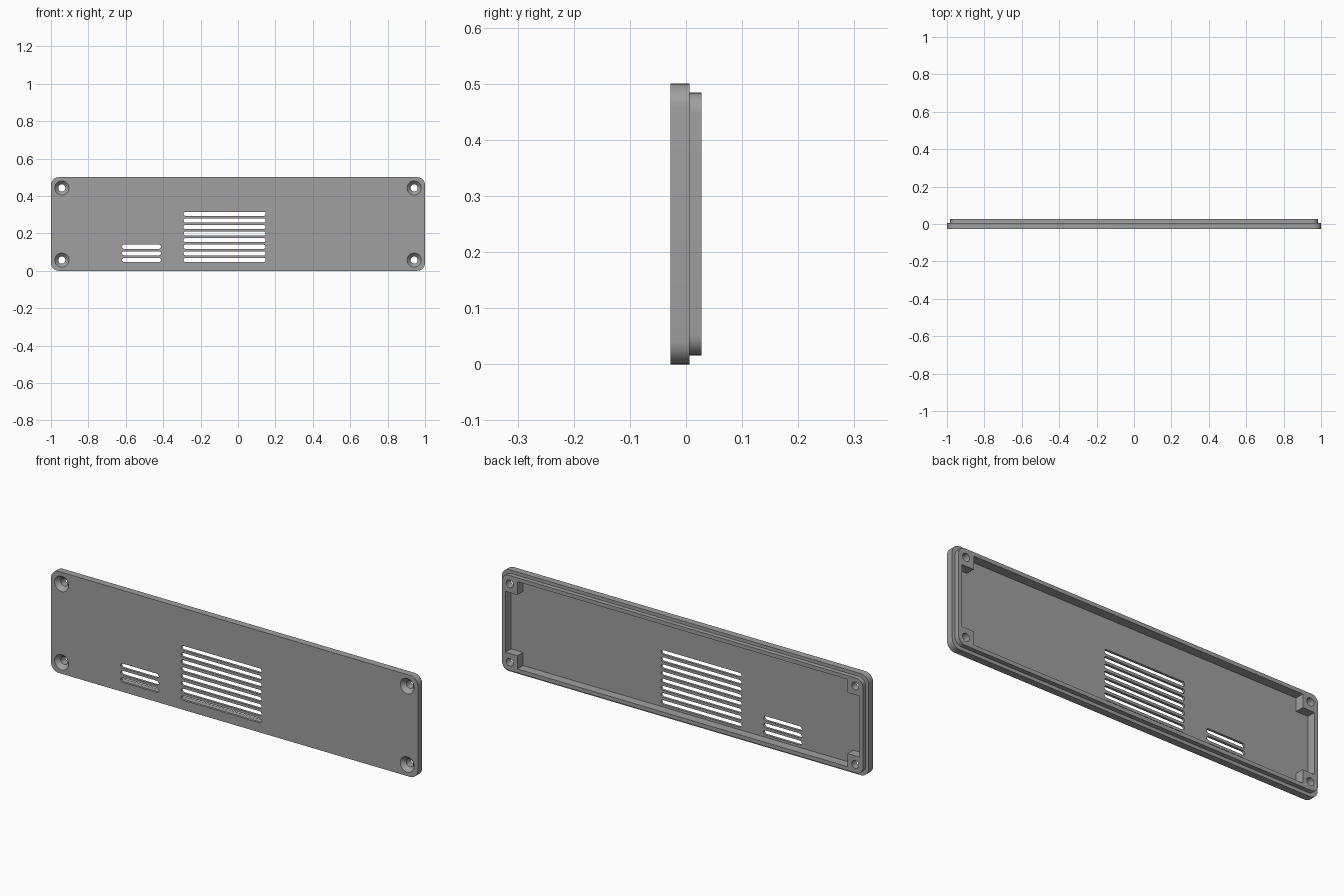
import bpy, bmesh, math

cube = bpy.data.objects.get("Cube")
if cube:
    bpy.data.objects.remove(cube, do_unlink=True)

MID = 0.25                      # height of the panel centre
FRONT, STEP, BACK = -0.028, 0.006, 0.028
FLOOR = -0.016                  # inside face of the thin panel skin

grey = bpy.data.materials.new("panel grey")
grey.use_nodes = True
colour = (0.35, 0.35, 0.35, 1)
grey.diffuse_color = colour
grey.node_tree.nodes["Principled BSDF"].inputs["Base Color"].default_value = colour


def rounded_rect(cx, cz, hw, hh, r, steps=8):
    """Outline of a rectangle with round corners in the x-z plane."""
    pts = []
    for k, (sx, sz) in enumerate([(1, 1), (-1, 1), (-1, -1), (1, -1)]):
        for i in range(steps + 1):
            a = math.pi / 2 * (k + i / steps)
            pts.append((cx + sx * (hw - r) + r * math.cos(a),
                        cz + sz * (hh - r) + r * math.sin(a)))
    return pts


def add_loft(bm, rings):
    """Closed solid through a list of (outline, y) rings."""
    loops = [[bm.verts.new((x, y, z)) for x, z in pts] for pts, y in rings]
    for a, b in zip(loops, loops[1:]):
        for i in range(len(a)):
            j = (i + 1) % len(a)
            bm.faces.new((a[i], a[j], b[j], b[i]))
    bm.faces.new(loops[0])
    bm.faces.new(loops[-1])


def make_object(name, bm):
    bmesh.ops.remove_doubles(bm, verts=bm.verts, dist=1e-6)
    bmesh.ops.recalc_face_normals(bm, faces=bm.faces)
    mesh = bpy.data.meshes.new(name)
    bm.to_mesh(mesh)
    bm.free()
    mesh.materials.append(grey)
    obj = bpy.data.objects.new(name, mesh)
    bpy.context.collection.objects.link(obj)
    return obj


def boolean(obj, other, operation):
    mod = obj.modifiers.new(other.name, 'BOOLEAN')
    mod.operation, mod.object, mod.solver = operation, other, 'EXACT'
    bpy.context.view_layer.objects.active = obj
    bpy.ops.object.modifier_apply(modifier=mod.name)
    bpy.data.objects.remove(other, do_unlink=True)


# Face plate
bm = bmesh.new()
plate = rounded_rect(0, MID, 1, 0.25, 0.042)
add_loft(bm, [(plate, FRONT), (plate, STEP)])
panel = make_object("front_panel", bm)

# Raised locating lip on the back
bm = bmesh.new()
lip = rounded_rect(0, MID, 0.984, 0.234, 0.036)
add_loft(bm, [(lip, -0.005), (lip, BACK)])
boolean(panel, make_object("back_lip", bm), 'UNION')

# Recess, notched at the corners to leave square screw posts
bm = bmesh.new()
W, H, PW, PH = 0.965, 0.215, 0.9, 0.15
recess = []
for sx, sz in [(1, 1), (-1, 1), (-1, -1), (1, -1)]:
    corner = [(W, PH), (PW, PH), (PW, H)]
    if sx * sz < 0:
        corner.reverse()
    recess += [(sx * x, MID + sz * z) for x, z in corner]
add_loft(bm, [(recess, FLOOR), (recess, BACK + 0.02)])
boolean(panel, make_object("recess_cutter", bm), 'DIFFERENCE')

# Vent slots and countersunk screw holes
bm = bmesh.new()
for x0, x1, count in [(-0.62, -0.412, 3), (-0.291, 0.148, 8)]:
    for i in range(count):
        slot = rounded_rect((x0 + x1) / 2, 0.058 + i * 0.0352,
                            (x1 - x0) / 2, 0.011, 0.011, 6)
        add_loft(bm, [(slot, FRONT - 0.02), (slot, 0)])
for sx in (-1, 1):
    for sz in (-1, 1):
        def ring(r):
            return [(sx * 0.942 + r * math.cos(a), MID + sz * 0.193 + r * math.sin(a))
                    for a in (math.tau * i / 32 for i in range(32))]
        add_loft(bm, [(ring(0.038), FRONT - 0.01), (ring(0.038), FRONT),
                      (ring(0.019), FRONT + 0.02), (ring(0.019), BACK + 0.01)])
boolean(panel, make_object("hole_cutter", bm), 'DIFFERENCE')

# Smooth round corners and holes, keep edges sharp
bpy.ops.object.select_all(action='DESELECT')
panel.select_set(True)
bpy.context.view_layer.objects.active = panel
bpy.ops.object.shade_smooth_by_angle(angle=math.radians(30))
